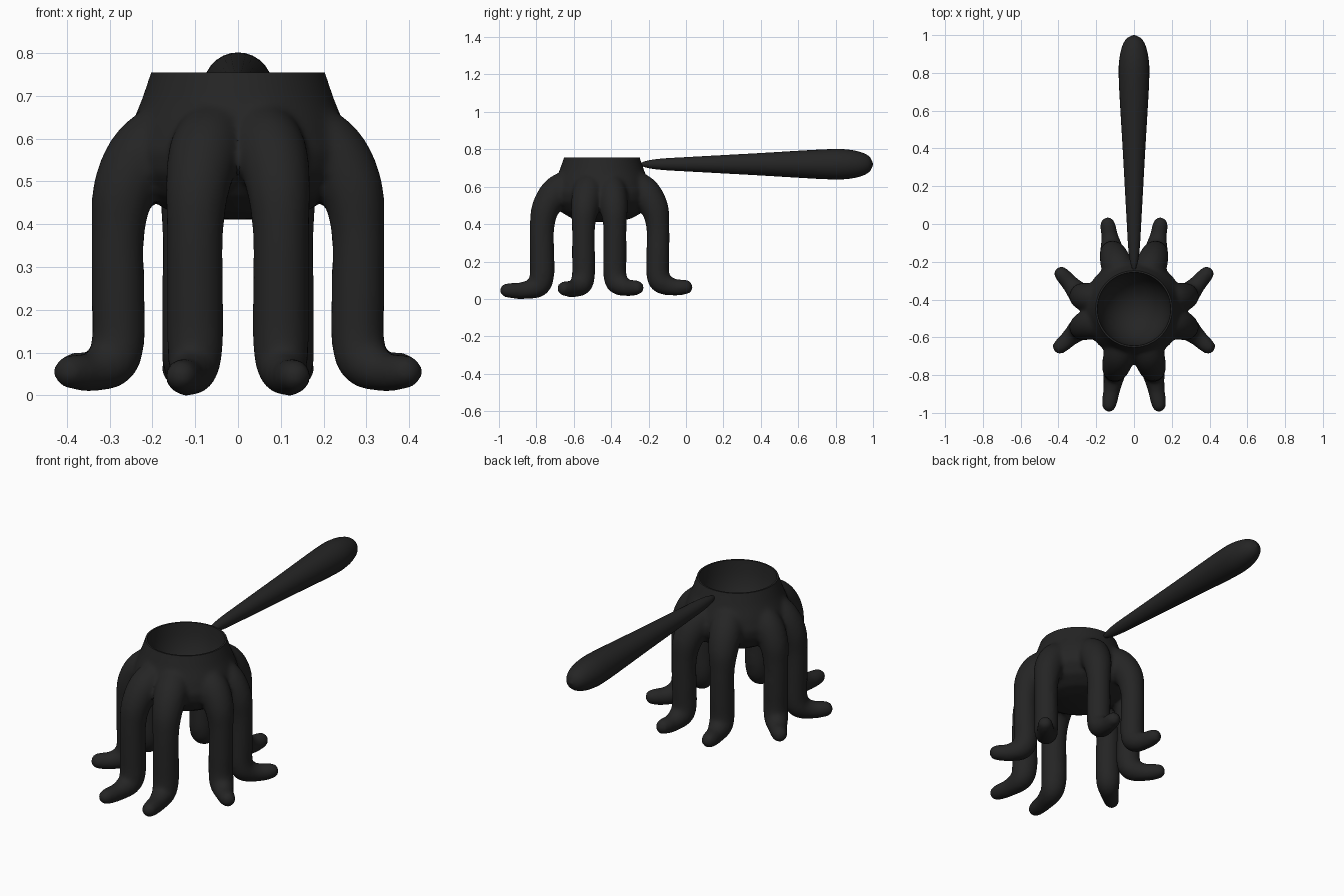
import bpy, bmesh, math
from mathutils import Vector

if "Cube" in bpy.data.objects:
    bpy.data.objects.remove(bpy.data.objects["Cube"])

CX, CY = 0.0, -0.45          # centre of the pot
black = bpy.data.materials.new("matte black")
black.diffuse_color = (0.018, 0.018, 0.018, 1)
black.use_nodes = True
black.node_tree.nodes["Principled BSDF"].inputs["Base Color"].default_value = black.diffuse_color


def catmull(pts, steps=6):
    """Smooth list of equal-length tuples through the given points."""
    p = [Vector(q) for q in pts]
    p = [p[0]] + p + [p[-1]]
    out = []
    for i in range(1, len(p) - 2):
        a, b, c, d = p[i - 1:i + 3]
        for s in range(steps):
            t = s / steps
            out.append(0.5 * (2 * b + (c - a) * t + (2 * a - 5 * b + 4 * c - d) * t * t
                              + (3 * b - a - 3 * c + d) * t ** 3))
    return out + [p[-2]]


def tube(bm, pts, side, n=20):
    """Round tube along (x, y, z, radius) points, capped at both ends."""
    path = catmull(pts)
    rings = []
    for i, q in enumerate(path):
        t = (path[min(i + 1, len(path) - 1)] - path[max(i - 1, 0)]).to_3d().normalized()
        up = t.cross(side).normalized()
        rings.append([bm.verts.new(q.to_3d() + max(q[3], 0.002) *
                      (side * math.cos(k * math.tau / n) + up * math.sin(k * math.tau / n)))
                      for k in range(n)])
    for a, b in zip(rings, rings[1:]):
        for k in range(n):
            bm.faces.new((a[k], a[(k + 1) % n], b[(k + 1) % n], b[k]))
    bm.faces.new(rings[0][::-1])
    bm.faces.new(rings[-1])


def lathe(bm, profile, n=64):
    """Revolve (radius, z) points about the pot axis; ends lie on the axis."""
    rings = []
    for r, z in profile:
        if r < 1e-5:
            rings.append([bm.verts.new((CX, CY, z))] * n)
        else:
            rings.append([bm.verts.new((CX + r * math.cos(k * math.tau / n),
                                        CY + r * math.sin(k * math.tau / n), z)) for k in range(n)])
    for a, b in zip(rings, rings[1:]):
        for k in range(n):
            j = (k + 1) % n
            bm.faces.new(list(dict.fromkeys((a[k], a[j], b[j], b[k]))))


def finish(bm, name):
    bmesh.ops.recalc_face_normals(bm, faces=bm.faces)
    me = bpy.data.meshes.new(name)
    bm.to_mesh(me)
    bm.free()
    me.materials.append(black)
    ob = bpy.data.objects.new(name, me)
    bpy.context.collection.objects.link(ob)
    return ob


def select(ob):
    bpy.ops.object.select_all(action='DESELECT')
    ob.select_set(True)
    bpy.context.view_layer.objects.active = ob


# Pot body
bm = bmesh.new()
lathe(bm, [(0, 0.41), (0.08, 0.413), (0.16, 0.43), (0.22, 0.465), (0.26, 0.52),
           (0.268, 0.57), (0.25, 0.63), (0.225, 0.69), (0.203, 0.755), (0.19, 0.80), (0, 0.80)])

# Eight legs: leg centre, toe tip, sole height
legs = [((0.100, -0.770), (0.138, -0.995), 0.000),
        ((0.280, -0.548), (0.420, -0.675), 0.010),
        ((0.280, -0.380), (0.410, -0.235), 0.015),
        ((0.115, -0.150), (0.145, 0.035), 0.018)]
for (lx, ly), (tx, ty), sole in legs:
    for m in (-1, 1):
        leg, toe = Vector((m * lx, ly)), Vector((m * tx, ty))
        c = Vector((CX, CY))
        foot = toe - leg
        d = foot.normalized()

        def at(p, z, r):
            return (p.x, p.y, z, r)

        def out(f):
            return c + (leg - c) * f

        r = 0.066 if ly < -0.7 else 0.062
        pts = [at(out(0.45), 0.62, 0.085), at(out(0.75), 0.57, 0.086), at(out(0.94), 0.485, 0.075),
               at(out(1.0), 0.38, r), at(out(1.0), 0.24, r), at(out(1.0), 0.13, r),
               at(leg + d * 0.022, sole + 0.068, 0.060),
               at(leg + foot * 0.45, sole + 0.045, 0.046),
               at(leg + foot * 0.75, sole + 0.045, 0.041),
               at(leg + foot * 0.93, sole + 0.047, 0.031),
               at(toe, sole + 0.048, 0.008)]
        tube(bm, pts, Vector((-d.y, d.x, 0)))
pot = finish(bm, "pot_with_legs")

# Fuse body and legs into one soft skin, then hollow the bowl
bm = bmesh.new()
lathe(bm, [(0, 0.49), (0.05, 0.496), (0.10, 0.52), (0.145, 0.565), (0.175, 0.625),
           (0.190, 0.69), (0.194, 0.755), (0.4, 0.755), (0.4, 1.0), (0, 1.0)])
cutter = finish(bm, "bowl_cutter")
cutter.hide_render = True

mod = pot.modifiers.new("fuse", 'REMESH')
mod.mode, mod.voxel_size = 'VOXEL', 0.011
mod = pot.modifiers.new("soften", 'SMOOTH')
mod.factor, mod.iterations = 0.5, 8
mod = pot.modifiers.new("hollow", 'BOOLEAN')
mod.operation, mod.solver, mod.object = 'DIFFERENCE', 'EXACT', cutter
select(pot)
bpy.ops.object.convert(target='MESH')
bpy.data.objects.remove(cutter)

# Long club-shaped handle
bm = bmesh.new()
tube(bm, [(0, y, 0.72, r) for y, r in
          ((-0.245, 0.006), (-0.20, 0.021), (-0.12, 0.031), (0.0, 0.038), (0.2, 0.049), (0.4, 0.060),
           (0.6, 0.072), (0.75, 0.080), (0.85, 0.080), (0.93, 0.066), (0.98, 0.041), (1.0, 0.004))],
     Vector((1, 0, 0)), 28)
handle = finish(bm, "handle")

for ob in (pot, handle):
    select(ob)
    bpy.ops.object.shade_smooth_by_angle(angle=math.radians(40))
